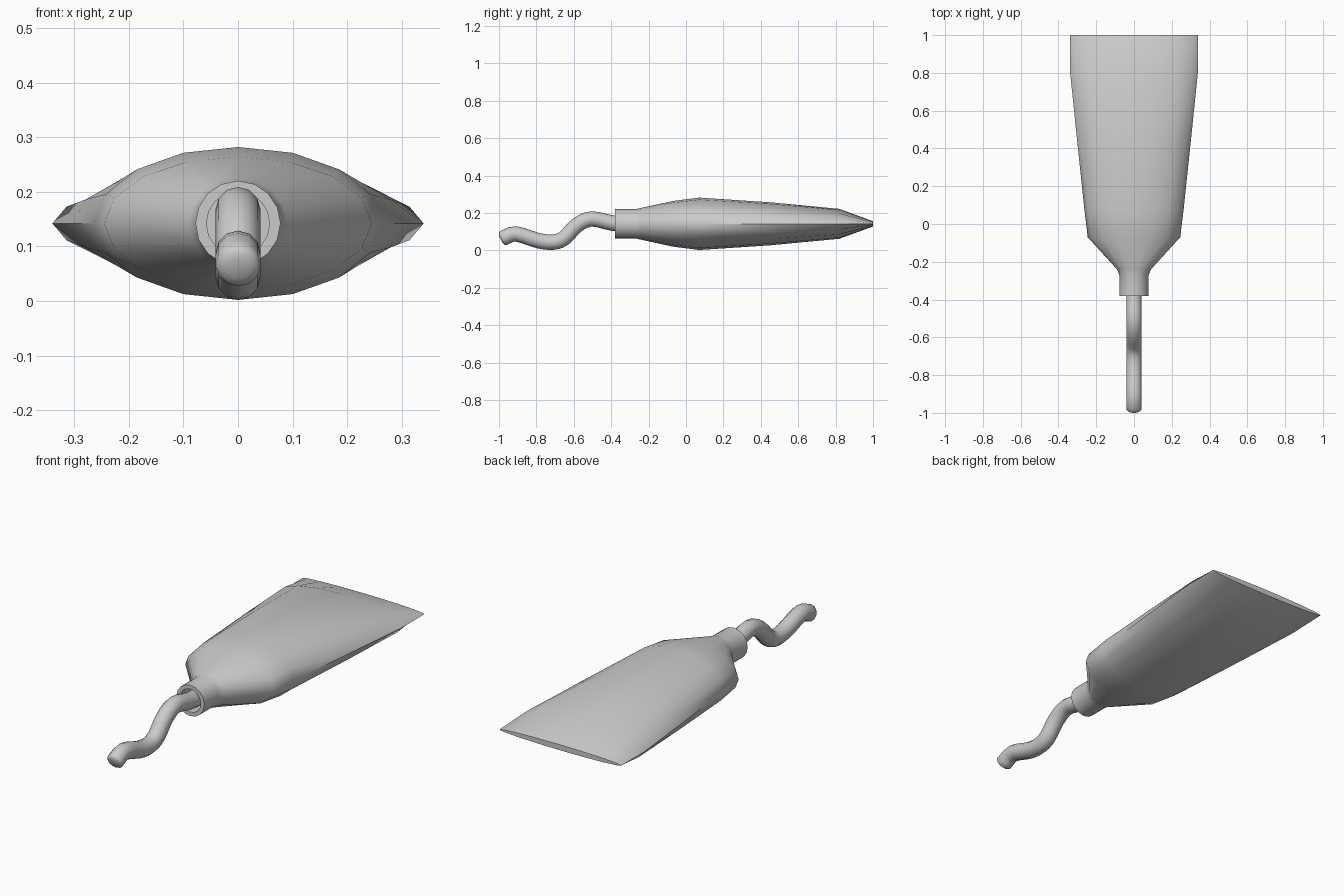
import bpy, bmesh, math
from mathutils import Vector

cube = bpy.data.objects.get("Cube")
if cube:
    bpy.data.objects.remove(cube, do_unlink=True)

grey = bpy.data.materials.new("plain_grey")
grey.use_nodes = True
grey.diffuse_color = (0.6, 0.6, 0.6, 1)
grey.node_tree.nodes["Principled BSDF"].inputs["Base Color"].default_value = (0.6, 0.6, 0.6, 1)


def loft(name, rings, sides, angle):
    """Skin rings of (centre, x radius, upright radius, upright axis), capping both ends."""
    bm = bmesh.new()
    loops = []
    for centre, rx, rz, up in rings:
        turns = [math.tau * i / sides for i in range(sides)]
        loops.append([bm.verts.new(centre + Vector((rx * math.sin(a), 0, 0)) + up * rz * math.cos(a))
                      for a in turns])
    for a, b in zip(loops, loops[1:]):
        for i in range(sides):
            j = (i + 1) % sides
            bm.faces.new((a[i], a[j], b[j], b[i]))
    bm.faces.new(loops[0])
    bm.faces.new(loops[-1])
    bmesh.ops.recalc_face_normals(bm, faces=bm.faces)
    mesh = bpy.data.meshes.new(name)
    bm.to_mesh(mesh)
    bm.free()
    mesh.materials.append(grey)
    obj = bpy.data.objects.new(name, mesh)
    bpy.context.collection.objects.link(obj)
    bpy.ops.object.select_all(action='DESELECT')
    obj.select_set(True)
    bpy.context.view_layer.objects.active = obj
    bpy.ops.object.shade_smooth_by_angle(angle=math.radians(angle))
    return obj


# Squeezed tube: hollow nozzle, shoulder, belly and flattened tail (y, x radius, z radius)
up = Vector((0, 0, 1))
profile = [(-0.25, 0.058, 0.058), (-0.38, 0.058, 0.058), (-0.38, 0.078, 0.078),
           (-0.27, 0.078, 0.078), (-0.24, 0.09, 0.085), (-0.07, 0.245, 0.122),
           (0.07, 0.262, 0.14), (0.45, 0.302, 0.115), (0.82, 0.34, 0.08), (1, 0.34, 0.014)]
loft("tube", [(Vector((0, y, 0.142)), rx, rz, up) for y, rx, rz in profile], 16, 45)

# Wavy squeezed-out strand, smoothed through a few centre points (y, z)
path = [(-0.25, 0.13), (-0.39, 0.145), (-0.505, 0.168), (-0.585, 0.133), (-0.65, 0.066),
        (-0.71, 0.044), (-0.79, 0.052), (-0.91, 0.088), (-0.98, 0.064)]
points = [Vector((0, y, z)) for y, z in path]
ends = [2 * points[0] - points[1]] + points + [2 * points[-1] - points[-2]]
line = []
for p, q, r, s in zip(ends, ends[1:], ends[2:], ends[3:]):
    for t in (0, 1 / 3, 2 / 3):
        line.append(0.5 * (2 * q + (r - p) * t + (2 * p - 5 * q + 4 * r - s) * t ** 2
                           + (3 * q - p - 3 * r + s) * t ** 3))
line.append(points[-1])
rings = []
for i, point in enumerate(line):
    along = (line[min(i + 1, len(line) - 1)] - line[max(i - 1, 0)]).normalized()
    normal = Vector((1, 0, 0)).cross(along)
    normal *= math.copysign(1, normal.z)
    rings.append((point, 0.041, 0.041, normal))
# Rounded tip
for step, size in ((0.007, 0.033), (0.012, 0.02)):
    rings.append((line[-1] + along * step, size, size, normal))
loft("paint_strand", rings, 12, 60)
